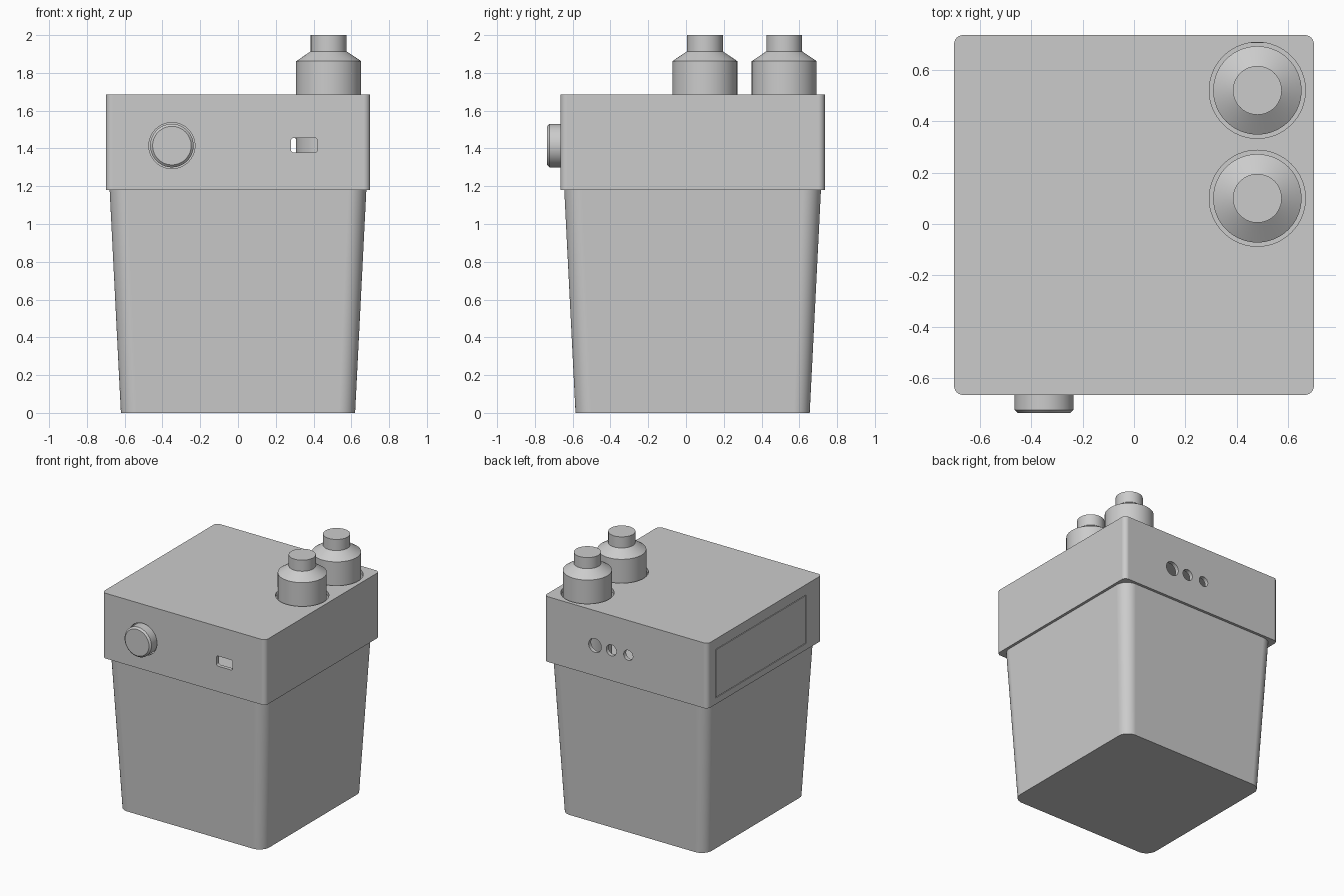
import bpy, bmesh, math
from mathutils import Matrix

cube = bpy.data.objects.get("Cube")
if cube:
    bpy.data.objects.remove(cube, do_unlink=True)

grey = bpy.data.materials.new("plain grey")
grey.use_nodes = True
grey.diffuse_color = (0.6, 0.6, 0.6, 1)
grey.node_tree.nodes["Principled BSDF"].inputs["Base Color"].default_value = (0.6, 0.6, 0.6, 1)

FORWARD = Matrix.Rotation(math.radians(90), 4, "X")   # local z points to the front
UPRIGHT = Matrix.Identity(4)
CY = 0.035                                            # middle of the case in y


def loft(name, sections, loc, turn=UPRIGHT, steps=12):
    """Closed solid through rounded rectangles (height, half x, half y, corner radius)."""
    bm = bmesh.new()
    rings = []
    for h, hx, hy, r in sections:
        ring = []
        for q, (sx, sy) in enumerate([(1, 1), (-1, 1), (-1, -1), (1, -1)]):
            for i in range(steps + 1):
                a = math.pi / 2 * (q + i / steps)
                ring.append(bm.verts.new((sx * (hx - r) + r * math.cos(a),
                                          sy * (hy - r) + r * math.sin(a), h)))
        rings.append(ring)
    n = len(rings[0])
    for low, high in zip(rings, rings[1:]):
        for i in range(n):
            j = (i + 1) % n
            bm.faces.new((low[i], low[j], high[j], high[i]))
    bm.faces.new(rings[0][::-1])
    bm.faces.new(rings[-1])
    bmesh.ops.remove_doubles(bm, verts=bm.verts, dist=1e-5)
    bmesh.ops.recalc_face_normals(bm, faces=bm.faces)
    bm.transform(Matrix.Translation(loc) @ turn)
    mesh = bpy.data.meshes.new(name)
    bm.to_mesh(mesh)
    bm.free()
    mesh.materials.append(grey)
    obj = bpy.data.objects.new(name, mesh)
    bpy.context.collection.objects.link(obj)
    return obj


def turned(name, profile, loc, turn=UPRIGHT):
    """Round part from (height, radius) pairs."""
    return loft(name, [(h, r, r, r) for h, r in profile], loc, turn, 16)


def activate(obj):
    bpy.ops.object.select_all(action="DESELECT")
    obj.select_set(True)
    bpy.context.view_layer.objects.active = obj


def cut(target, cutter):
    activate(target)
    mod = target.modifiers.new("cut", "BOOLEAN")
    mod.operation = "DIFFERENCE"
    mod.solver = "EXACT"
    mod.object = cutter
    bpy.ops.object.modifier_apply(modifier=mod.name)
    bpy.data.objects.remove(cutter, do_unlink=True)


# Tapered lower container
body = loft("container", [(0, 0.62, 0.62, 0.085), (1.19, 0.68, 0.68, 0.095)], (0, CY, 0))

# Hollow upper housing
housing = loft("housing", [(1.18, 0.7, 0.7, 0.035), (1.685, 0.7, 0.7, 0.035)], (0, CY, 0))
cut(housing, loft("cavity", [(1.2, 0.67, 0.67, 0.01), (1.655, 0.67, 0.67, 0.01)], (0, CY, 0)))

# Bottles standing through round openings in the top
parts = [body, housing]
for name, y in (("front_bottle", 0.1), ("back_bottle", 0.52)):
    cut(housing, turned("opening", [(1.6, 0.187), (1.72, 0.187)], (0.48, y, 0)))
    parts.append(turned(name, [(1.195, 0.172), (1.862, 0.172), (1.914, 0.095), (2.0, 0.095)],
                        (0.48, y, 0)))

# Round button and socket slot on the front
cut(housing, turned("opening", [(-0.05, 0.122), (0.05, 0.122)], (-0.35, -0.665, 1.415), FORWARD))
parts.append(turned("button", [(-0.1, 0.115), (0.058, 0.115), (0.07, 0.102)],
                    (-0.35, -0.665, 1.415), FORWARD))
cut(housing, loft("slot", [(-0.05, 0.07, 0.039, 0.016), (0.05, 0.07, 0.039, 0.016)],
                  (0.35, -0.665, 1.417), FORWARD))

# Three connector holes on the back
for x, r in ((0.265, 0.054), (0.125, 0.043), (-0.02, 0.039)):
    cut(housing, turned("opening", [(-0.05, r), (0.05, r)], (x, 0.735, 1.415), FORWARD))

# Flush side door with a thin gap around it
door_at = (-0.7, 0.085, 1.417)
cut(housing, loft("door_recess", [(-0.188, 0.015, 0.552, 0.001), (0.188, 0.015, 0.552, 0.001)],
                  door_at, steps=1))
parts.append(loft("side_door", [(-0.183, 0.008, 0.547, 0.001), (0.183, 0.008, 0.547, 0.001)],
                  (-0.692, 0.085, 1.417), steps=1))

# Smooth rounded surfaces, sharp edges kept
for obj in parts:
    activate(obj)
    bpy.ops.object.shade_smooth_by_angle(angle=math.radians(30))
    mod = obj.modifiers.new("even shading", "WEIGHTED_NORMAL")
    mod.keep_sharp = True
